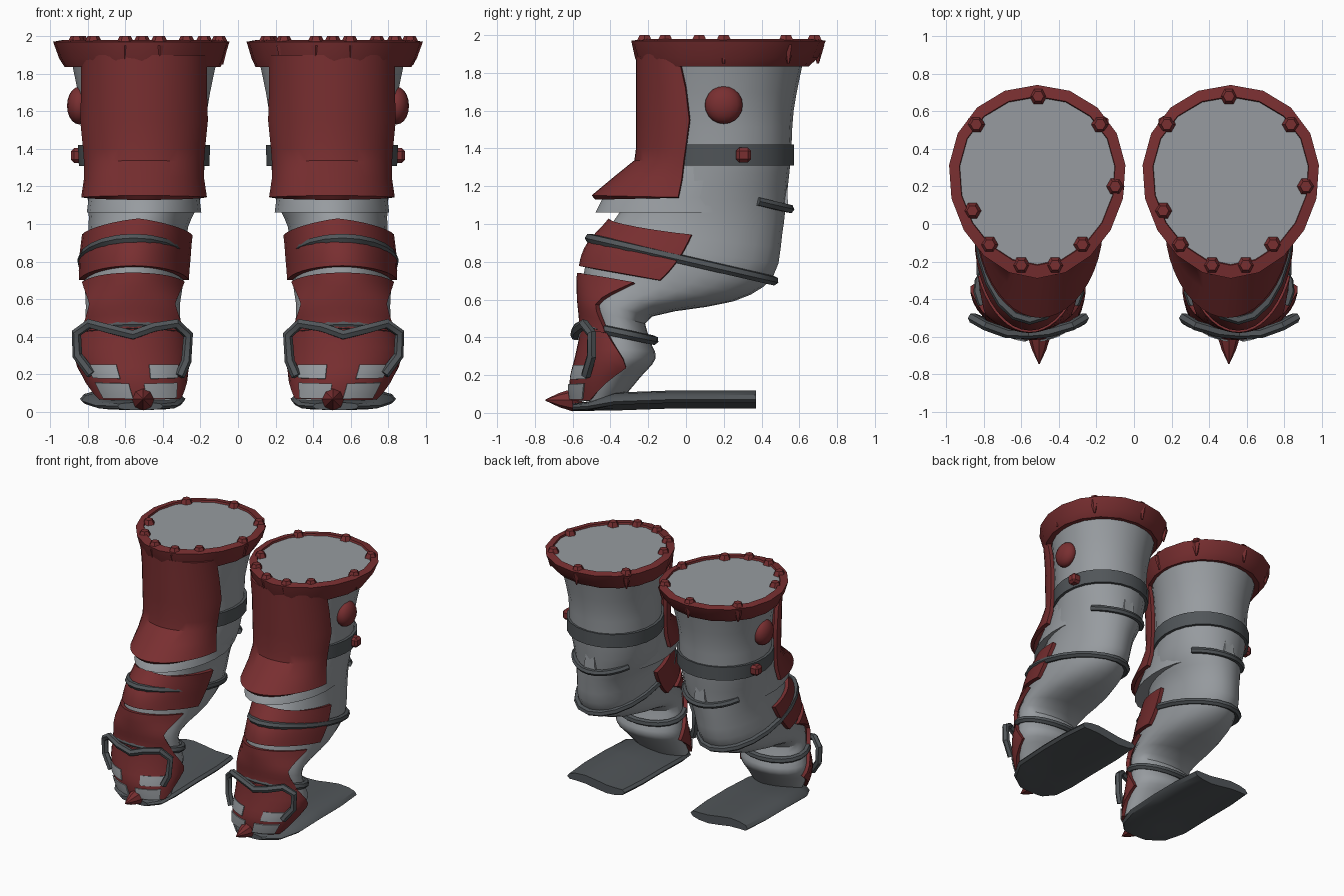
import bpy, bmesh, math
from mathutils import Matrix, Vector

if "Cube" in bpy.data.objects:
    bpy.data.objects.remove(bpy.data.objects["Cube"])


def material(name, rgb):
    m = bpy.data.materials.new(name)
    m.diffuse_color = (*rgb, 1)
    m.use_nodes = True
    m.node_tree.nodes["Principled BSDF"].inputs["Base Color"].default_value = m.diffuse_color
    return m


GREY = material("light grey", (0.31, 0.33, 0.35))
DARK = material("dark grey", (0.082, 0.092, 0.1))
RED = material("dark red", (0.19, 0.028, 0.03))


def add(name, bm, mat, thick=0, mirror=True):
    bmesh.ops.recalc_face_normals(bm, faces=bm.faces)
    me = bpy.data.meshes.new(name)
    bm.to_mesh(me)
    bm.free()
    ob = bpy.data.objects.new(name, me)
    bpy.context.collection.objects.link(ob)
    me.materials.append(mat)
    if thick:
        s = ob.modifiers.new("thickness", "SOLIDIFY")
        s.thickness, s.offset = thick, 0
    if mirror:
        ob.modifiers.new("pair", "MIRROR").use_mirror_merge = False
    return ob


# A section is a tilted egg: front y, front z, back y, back z, centre x, half width
def egg(sec, a, off=0):
    yf, zf, yb, zb, cx, rx = sec
    b = (1 - math.cos(a)) / 2
    return Vector((cx + (rx + off) * math.sin(a) * (1 - 0.08 * math.cos(a)),
                   (yf - off) * (1 - b) + (yb + off) * b, zf * (1 - b) + zb * b))


def skin(name, rows, mat, closed=True, caps=(False, False), thick=0):
    bm = bmesh.new()
    vs = [[bm.verts.new(p) for p in r] for r in rows]
    n = len(rows[0])
    for r, q in zip(vs, vs[1:]):
        for i in range(n if closed else n - 1):
            j = (i + 1) % n
            bm.faces.new((r[i], r[j], q[j], q[i]))
    for use, r in zip(caps, (vs[0], vs[-1])):
        if use:
            bm.faces.new(r)
    return add(name, bm, mat, thick)


def ring(sec, n=24, off=0):
    return [egg(sec, 2 * math.pi * i / n, off) for i in range(n)]


def tube(name, pts, r, closed, mat=DARK):
    cu = bpy.data.curves.new(name, "CURVE")
    cu.dimensions, cu.bevel_depth, cu.bevel_resolution = "3D", r, 1
    cu.use_fill_caps = True
    sp = cu.splines.new("POLY")
    sp.points.add(len(pts) - 1)
    for p, c in zip(sp.points, pts):
        p.co = (*c, 1)
    sp.use_cyclic_u = closed
    tmp = bpy.data.objects.new(name, cu)
    bpy.context.collection.objects.link(tmp)
    bm = bmesh.new()
    bm.from_mesh(tmp.evaluated_get(bpy.context.evaluated_depsgraph_get()).to_mesh())
    bpy.data.objects.remove(tmp)
    for f in bm.faces:
        f.material_index = 0
    add(name, bm, mat)


# Leg body
LEG = [(-0.2, 1.86, 0.62, 1.86, 0.5, 0.385), (-0.2, 1.6, 0.57, 1.6, 0.5, 0.335),
       (-0.2, 1.35, 0.555, 1.35, 0.5, 0.325), (-0.3, 1.15, 0.53, 1.12, 0.5, 0.3),
       (-0.38, 1.02, 0.51, 0.95, 0.53, 0.265), (-0.50, 0.88, 0.46, 0.72, 0.55, 0.265),
       (-0.54, 0.74, 0.25, 0.59, 0.555, 0.26), (-0.54, 0.6, -0.18, 0.51, 0.56, 0.25),
       (-0.53, 0.46, -0.19, 0.39, 0.56, 0.26), (-0.56, 0.3, -0.16, 0.29, 0.565, 0.28),
       (-0.59, 0.17, -0.24, 0.19, 0.545, 0.25), (-0.58, 0.06, -0.34, 0.07, 0.52, 0.21)]


def leg_at(t):
    i = min(int(t), len(LEG) - 2)
    u = t - i
    a, b, c, d = (LEG[min(max(k, 0), len(LEG) - 1)] for k in range(i - 1, i + 3))
    return [0.5 * (2 * q + (r - p) * u + (2 * p - 5 * q + 4 * r - s) * u * u
                   + (3 * q - p - 3 * r + s) * u ** 3) for p, q, r, s in zip(a, b, c, d)]


skin("leg", [ring(leg_at(k / 3)) for k in range(34)], GREY, caps=(True, True))


# Armour patch following the leg: angle limits in degrees for the top, middle and bottom
def patch(name, t0, t1, lo, hi, off, mat=RED, thick=0.03, slope=0.0, rows=8, cols=18):
    def pick(v, u):
        return v[0] + (v[1] - v[0]) * u * 2 if u < 0.5 else v[1] + (v[2] - v[1]) * (u * 2 - 1)
    grid = []
    for i in range(rows + 1):
        u = i / rows
        row = []
        for j in range(cols + 1):
            a = math.radians(pick(lo, u) + (pick(hi, u) - pick(lo, u)) * j / cols)
            t = t0 + (t1 - t0) * u + slope * abs(math.sin(a)) * (1 - u)
            row.append(egg(leg_at(t), a, off))
        grid.append(row)
    skin(name, grid, mat, closed=False, thick=thick)


patch("knee_plate", 4.0, 5.75, (-88, -87, -86), (88, 87, 86), 0.018, slope=0.25)
patch("shin_plate", 6.0, 8.1, (-70, -56, -72), (72, 58, 72), 0.022)
patch("foot_plate", 8.0, 10.9, (-70, -108, -70), (70, 108, 70), 0.012)
for s in (-1, 1):
    def side(a, b):
        return ((a,) * 3, (b,) * 3) if s > 0 else ((-b,) * 3, (-a,) * 3)
    patch("foot_patch", 9.35, 9.95, *side(18, 56), 0.032, GREY, 0.008, cols=6, rows=3)
    patch("toe_cap", 10.15, 10.85, *side(9, 55), 0.034, GREY, 0.008, cols=6, rows=3)

# Flared knee skirt and thigh plate
skin("knee_skirt", [ring(s) for s in ((-0.22, 1.33, 0.54, 1.33, 0.5, 0.31),
                                      (-0.44, 1.14, 0.5, 1.14, 0.5, 0.295),
                                      (-0.48, 1.06, 0.46, 1.06, 0.5, 0.305))],
     GREY, caps=(False, True))
THIGH = [(1.9, -0.25, -0.04, 0.32), (1.72, -0.25, 0.0, 0.32), (1.55, -0.25, 0.02, 0.325),
         (1.4, -0.25, 0.0, 0.31), (1.33, -0.26, -0.01, 0.305), (1.24, -0.37, -0.02, 0.305),
         (1.14, -0.49, -0.04, 0.32)]
skin("thigh_plate", [[egg((yf, z, 2 * yb - yf, z, 0.5, w), math.radians(-90 + 9 * i))
                      for i in range(21)] for z, yf, yb, w in THIGH],
     RED, closed=False, thick=0.03)

# Top rim and lid
RIM = (-0.29, 1.97, 0.74, 1.97, 0.515, 0.47)
skin("rim", [ring(s, 18) for s in ((-0.18, 1.84, 0.6, 1.84, 0.5, 0.36),
                                   (-0.25, 1.835, 0.65, 1.835, 0.508, 0.415),
                                   (-0.27, 1.88, 0.7, 1.88, 0.512, 0.44), RIM,
                                   (-0.22, 1.98, 0.68, 1.98, 0.515, 0.415),
                                   (-0.21, 1.95, 0.67, 1.95, 0.515, 0.41))], RED)
lid = bmesh.new()
lid.faces.new([lid.verts.new(p) for p in ring((-0.23, 1.965, 0.69, 1.965, 0.515, 0.42), 18)])
add("lid", lid, GREY)

# Rim bolts and the spikes beneath them
BOLTS = [(-0.35, 0.07), (-0.33, 0.53), (0, 0.68), (0.33, 0.53), (0.41, 0.2),
         (0.235, -0.11), (0.09, -0.22), (-0.09, -0.22), (-0.26, -0.11)]
bolts, spikes = bmesh.new(), bmesh.new()
for cx in (-0.51, 0.505):
    for x, y in BOLTS:
        bmesh.ops.create_cone(bolts, cap_ends=True, segments=6, radius1=0.05, radius2=0.03,
                              depth=0.04, matrix=Matrix.Translation((cx + x, y, 1.98))
                              @ Matrix.Rotation(math.pi / 6, 4, "Z"))
        p = Vector((x, y - 0.225, 0)) * 1.04
        bmesh.ops.create_cone(spikes, cap_ends=True, segments=6, radius1=0.006, radius2=0.035,
                              depth=0.1, matrix=Matrix.Translation((cx + p.x, p.y + 0.225, 1.9)))
add("rim_bolts", bolts, RED, mirror=False)
add("rim_spikes", spikes, RED, mirror=False)

# Thigh belt
B0, B1 = (-0.19, 1.31, 0.55, 1.31, 0.5, 0.325), (-0.19, 1.42, 0.55, 1.42, 0.5, 0.33)
skin("thigh_belt", [ring(B0), ring(B0, off=0.022), ring(B1, off=0.022), ring(B1)], DARK)

# Side stud and belt buckle
bm = bmesh.new()
bmesh.ops.create_uvsphere(bm, u_segments=16, v_segments=10, radius=0.1,
                          matrix=Matrix.Translation((0.845, 0.2, 1.63))
                          @ Matrix.Diagonal((0.65, 1, 1, 1)))
add("side_stud", bm, RED)
bm = bmesh.new()
bmesh.ops.create_cube(bm, size=0.08, matrix=Matrix.Translation((0.85, 0.305, 1.365)))
bmesh.ops.bevel(bm, geom=bm.edges[:], offset=0.018, segments=1, affect="EDGES")
add("belt_buckle", bm, RED)

# Straps around knee, ankle and calf
tube("knee_strap", ring((-0.51, 0.925, 0.465, 0.7, 0.555, 0.275), 20), 0.026, True)
tube("ankle_strap", ring((-0.55, 0.465, -0.17, 0.385, 0.56, 0.27), 20), 0.026, True)
tube("calf_strap", [egg((-0.4, 1.3, 0.55, 1.08, 0.5, 0.3), math.radians(130 + 10 * i))
                    for i in range(11)], 0.024, False)
bm = bmesh.new()
bmesh.ops.create_cone(bm, cap_ends=True, segments=4, radius1=0.075, radius2=0.045, depth=0.19,
                      matrix=Matrix.Translation((0.5, 0.515, 1.175))
                      @ Matrix.Diagonal((1, 0.5, 1, 1)) @ Matrix.Rotation(math.pi / 4, 4, "Z"))
add("calf_tab", bm, GREY)

# Rope draped over the front of the foot
ROPE = [(0.31, -0.53, 0.19), (0.275, -0.51, 0.27), (0.265, -0.5, 0.41), (0.33, -0.54, 0.47),
        (0.45, -0.575, 0.45), (0.56, -0.585, 0.41), (0.68, -0.58, 0.44), (0.79, -0.54, 0.47),
        (0.86, -0.5, 0.42), (0.855, -0.5, 0.3), (0.78, -0.53, 0.2)]
tube("foot_rope", ROPE, 0.027, False)

# Sole
SOLE = [(-0.6, 0.52, 0.12, 0.03, 0.02), (-0.52, 0.54, 0.22, 0.035, 0.025),
        (-0.38, 0.56, 0.275, 0.06, 0.035), (-0.1, 0.56, 0.28, 0.07, 0.035),
        (0.15, 0.56, 0.28, 0.07, 0.035), (0.37, 0.56, 0.26, 0.07, 0.035)]
rows = []
for y, cx, hw, zc, h in SOLE:
    row = []
    for k in range(16):
        a = 2 * math.pi * k / 16
        c, s = math.cos(a), math.sin(a)
        row.append((cx + hw * c, y, zc + h * math.copysign(abs(s) ** 0.5, s)
                    + (0.015 * math.sin(c * math.pi) if y > -0.5 else 0)))
    rows.append(row)
skin("sole", rows, DARK, caps=(True, True))

# Toe spike
skin("toe_spike", [[(0.505 + r * math.cos(k * math.pi / 4), y, 0.068 + r * math.sin(k * math.pi / 4))
                    for k in range(8)] for y, r in ((-0.55, 0.04), (-0.6, 0.06), (-0.67, 0.038),
                                                    (-0.745, 0.003))], RED, caps=(True, True))

# Apply modifiers and smooth the curved surfaces
bpy.ops.object.select_all(action="SELECT")
bpy.context.view_layer.objects.active = bpy.context.selected_objects[0]
bpy.ops.object.convert(target="MESH")
bpy.ops.object.shade_smooth_by_angle(angle=math.radians(35))
